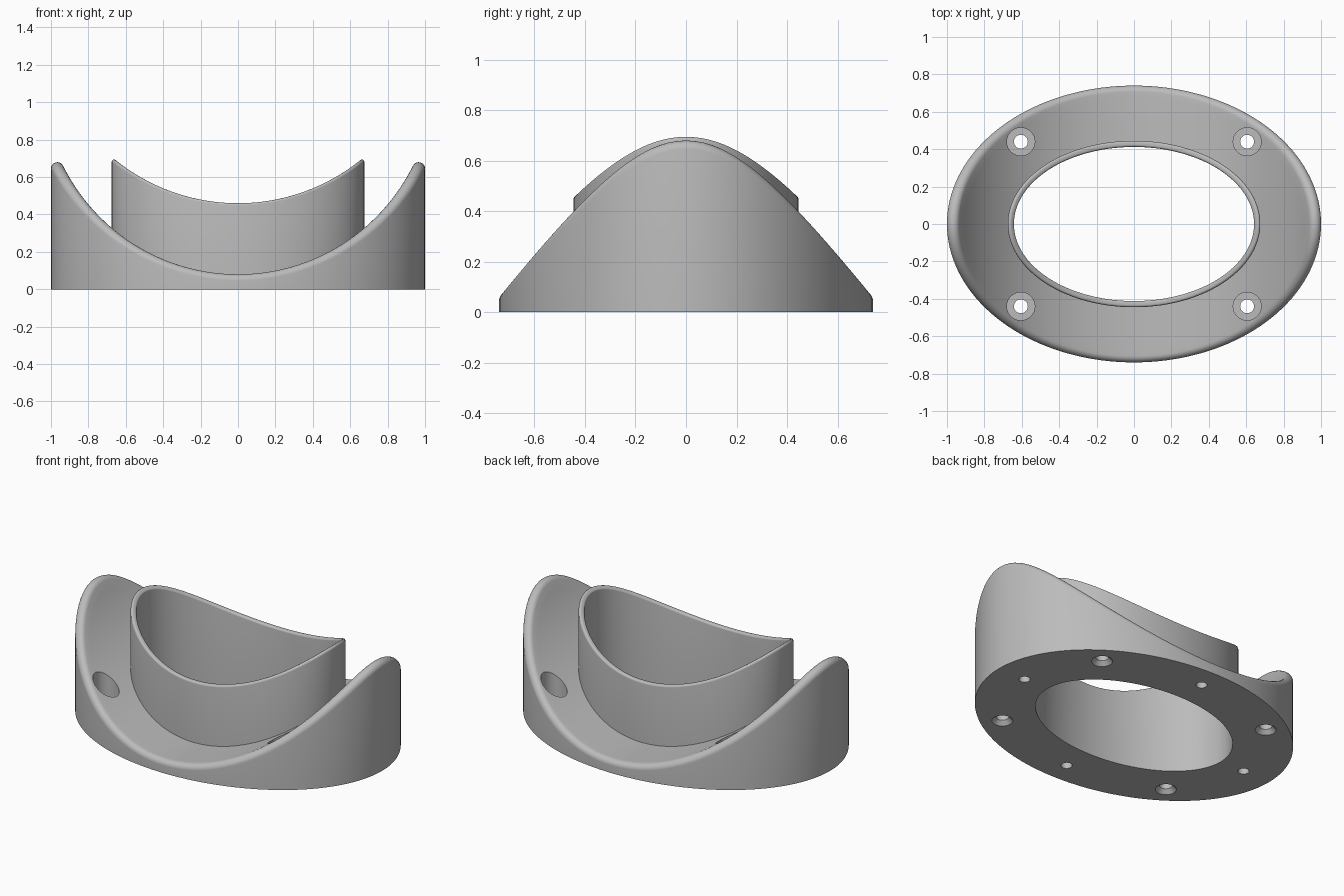
import bpy, bmesh, math
from mathutils import Vector

if "Cube" in bpy.data.objects:
    bpy.data.objects.remove(bpy.data.objects["Cube"], do_unlink=True)

SEGMENTS = 144
BEND = 1.044              # radius of both saddle cuts
FLANGE_AXIS = 0.08 + BEND  # height of the axis of each cut, parallel to y
COLLAR_AXIS = 0.46 + BEND
OUTER, COLLAR, BORE = (1.0, 0.74), (0.675, 0.445), (0.642, 0.412)

grey = bpy.data.materials.new("plain grey")
grey.use_nodes = True
grey.diffuse_color = (0.5, 0.5, 0.5, 1)
grey.node_tree.nodes["Principled BSDF"].inputs["Base Color"].default_value = (0.5, 0.5, 0.5, 1)


def on_ellipse(size, t, z=0.0):
    return Vector((size[0] * math.cos(t), size[1] * math.sin(t), z))


def saddle(x, axis):
    return axis - math.sqrt(BEND ** 2 - x * x)


def rounded_edge(size, t, axis, radius, steps, side):
    """Ball-rolled edge between an elliptical wall and a saddle cut.
    side = 1 for a wall facing out, -1 for a wall facing in."""
    normal = Vector((math.cos(t) / size[0], math.sin(t) / size[1], 0)).normalized() * side
    centre = on_ellipse(size, t) - normal * radius
    reach = BEND + radius
    centre.z = axis - math.sqrt(reach ** 2 - centre.x ** 2)
    up = Vector((-centre.x, 0, axis - centre.z)).normalized()
    turn = normal.angle(up)
    arc = []
    for i in range(steps + 1):
        k = i / steps
        d = (normal * math.sin((1 - k) * turn) + up * math.sin(k * turn)) / math.sin(turn)
        arc.append(centre + d * radius)
    return arc


def section(t):
    rim = rounded_edge(OUTER, t, FLANGE_AXIS, 0.034, 10, 1)
    foot = on_ellipse(COLLAR, t)
    dish = []
    for i in range(1, 11):
        p = rim[-1].lerp(foot, i / 10)
        p.z = saddle(p.x, FLANGE_AXIS)
        dish.append(p)
    lip_out = rounded_edge(COLLAR, t, COLLAR_AXIS, 0.012, 6, 1)
    lip_in = rounded_edge(BORE, t, COLLAR_AXIS, 0.012, 6, -1)
    return ([on_ellipse(OUTER, t)] + rim + dish + lip_out
            + lip_in[::-1] + [on_ellipse(BORE, t)])


def finish(name, bm):
    bmesh.ops.recalc_face_normals(bm, faces=bm.faces)
    mesh = bpy.data.meshes.new(name)
    bm.to_mesh(mesh)
    bm.free()
    mesh.materials.append(grey)
    obj = bpy.data.objects.new(name, mesh)
    bpy.context.collection.objects.link(obj)
    return obj


# Saddle flange with its collar, swept round the ellipse
bm = bmesh.new()
rings = [[bm.verts.new(p) for p in section(math.tau * i / SEGMENTS)] for i in range(SEGMENTS)]
for i, a in enumerate(rings):
    b = rings[(i + 1) % SEGMENTS]
    for j in range(len(a)):
        k = (j + 1) % len(a)
        bm.faces.new((a[j], b[j], b[k], a[k]))
flange = finish("saddle_flange", bm)


def drill(bm, x, y, profile, sides=32):
    """Turned cutter; profile is (radius, height) from bottom to top."""
    loops = [[bm.verts.new((x + r * math.cos(math.tau * i / sides),
                            y + r * math.sin(math.tau * i / sides), z))
              for i in range(sides)] for r, z in profile]
    for low, high in zip(loops, loops[1:]):
        for i in range(sides):
            k = (i + 1) % sides
            bm.faces.new((low[i], low[k], high[k], high[i]))
    bm.faces.new(loops[0][::-1])
    bm.faces.new(loops[-1])


# Counterbored screw holes and small blind holes underneath
bm = bmesh.new()
for sx in (-1, 1):
    for sy in (-1, 1):
        drill(bm, 0.605 * sx, 0.44 * sy,
              [(0.06, -0.1), (0.06, 0), (0.037, 0.025), (0.037, 0.1), (0.075, 0.1), (0.075, 0.9)])
for x, y in ((0.81, 0), (-0.81, 0), (0, 0.595), (0, -0.595)):
    drill(bm, x, y, [(0.032, -0.1), (0.032, 0.05)])
cutter = finish("hole_cutter", bm)
cutter.hide_render = True

cut = flange.modifiers.new("holes", "BOOLEAN")
cut.operation = "DIFFERENCE"
cut.solver = "EXACT"
cut.object = cutter

bpy.ops.object.select_all(action="DESELECT")
bpy.context.view_layer.objects.active = flange
flange.select_set(True)
bpy.ops.object.modifier_apply(modifier=cut.name)
bpy.data.objects.remove(cutter, do_unlink=True)
bpy.ops.object.shade_smooth_by_angle(angle=math.radians(35))
